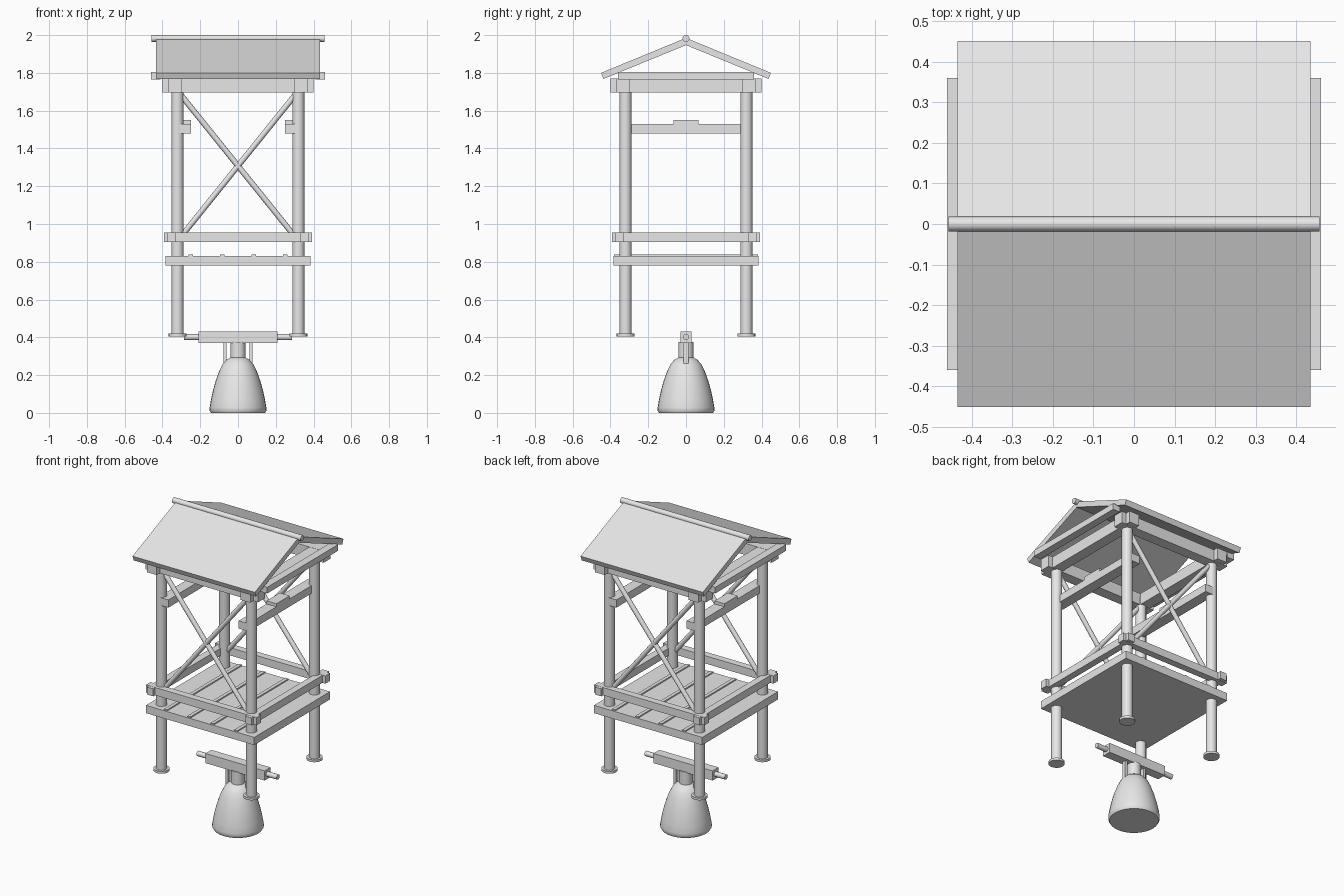
import bpy, bmesh, math
from mathutils import Vector

if "Cube" in bpy.data.objects:
    bpy.data.objects.remove(bpy.data.objects["Cube"])

grey = bpy.data.materials.new("pale grey")
grey.diffuse_color = (0.8, 0.8, 0.8, 1)
grey.use_nodes = True
grey.node_tree.nodes["Principled BSDF"].inputs["Base Color"].default_value = grey.diffuse_color


def finish(name, smooth=False):
    ob = bpy.context.object
    ob.name = name
    ob.data.materials.clear()
    ob.data.materials.append(grey)
    if smooth:
        bpy.ops.object.shade_smooth_by_angle(angle=math.radians(35))
    return ob


def box(name, x, y, z):
    """Box from (min, max) ranges on each axis."""
    c = [(a + b) / 2 for a, b in (x, y, z)]
    bpy.ops.mesh.primitive_cube_add(size=1, location=c)
    bpy.context.object.scale = [b - a for a, b in (x, y, z)]
    bpy.ops.object.transform_apply(location=False, rotation=False, scale=True)
    return finish(name)


def rod(name, a, b, r, sides=20):
    """Cylinder between two points."""
    a, b = Vector(a), Vector(b)
    rot = (b - a).to_track_quat('Z', 'Y').to_euler()
    bpy.ops.mesh.primitive_cylinder_add(vertices=sides, radius=r, depth=(b - a).length,
                                        location=(a + b) / 2, rotation=rot)
    return finish(name, True)


def mesh_object(name, bm, smooth=False):
    bmesh.ops.recalc_face_normals(bm, faces=bm.faces)
    me = bpy.data.meshes.new(name)
    bm.to_mesh(me)
    bm.free()
    ob = bpy.data.objects.new(name, me)
    bpy.context.collection.objects.link(ob)
    bpy.ops.object.select_all(action='DESELECT')
    bpy.context.view_layer.objects.active = ob
    ob.select_set(True)
    return finish(name, smooth)


def span(c, w):
    return (c - w / 2, c + w / 2)


# Corner posts with round feet
for sx in (-1, 1):
    for sy in (-1, 1):
        x, y = 0.32 * sx, 0.32 * sy
        rod("post", (x, y, 0.41), (x, y, 1.75), 0.032)
        rod("post_foot", (x, y, 0.405), (x, y, 0.42), 0.047)

# Platform with raised battens
box("platform", (-0.385, 0.385), (-0.385, 0.385), (0.78, 0.83))
for x in (-0.25, -0.083, 0.083, 0.25):
    box("platform_batten", span(x, 0.022), (-0.38, 0.38), (0.825, 0.838))

for s in (-1, 1):
    # Railing beams, crossing at the corners
    box("rail_long", (-0.393, 0.393), span(0.35 * s, 0.045), (0.905, 0.955))
    box("rail_side", span(0.35 * s, 0.045), (-0.393, 0.393), (0.906, 0.954))
    # Top frame beams, crossing at the corners
    box("top_beam_long", (-0.40, 0.40), span(0.333 * s, 0.07), (1.695, 1.77))
    box("top_beam_side", span(0.333 * s, 0.07), (-0.40, 0.40), (1.696, 1.769))
    # Gable tie beams
    box("gable_tie", span(0.435 * s, 0.05), (-0.36, 0.36), (1.765, 1.805))
    # Bell bearer beams with a raised bearing block
    box("bearer", span(0.285 * s, 0.07), (-0.35, 0.35), (1.48, 1.53))
    box("bearing_block", span(0.285 * s, 0.07), (-0.067, 0.067), (1.525, 1.55))
    # Crossed braces front and back
    for d in (-1, 1):
        rod("cross_brace", (-0.32 * d, 0.32 * s, 1.705), (0.30 * d, 0.32 * s, 0.935), 0.015, 12)

# Gable roof: chevron section extruded along x
section = [(0, 1.985), (0.45, 1.80), (0.437, 1.768), (0, 1.947), (-0.437, 1.768), (-0.45, 1.80)]
bm = bmesh.new()
ends = [[bm.verts.new((x, y, z)) for y, z in section] for x in (-0.435, 0.435)]
for i in range(6):
    j = (i + 1) % 6
    bm.faces.new((ends[0][i], ends[0][j], ends[1][j], ends[1][i]))
for e in ends:
    bm.faces.new([e[k] for k in (0, 1, 2, 3)])
    bm.faces.new([e[k] for k in (0, 3, 4, 5)])
mesh_object("roof", bm)
rod("ridge_pole", (-0.457, 0, 1.982), (0.457, 0, 1.982), 0.018)

# Bell: lathed profile, closed underneath
profile = [(0.143, 0.0), (0.15, 0.012), (0.15, 0.028), (0.143, 0.07), (0.132, 0.12),
           (0.118, 0.17), (0.10, 0.22), (0.082, 0.257), (0.062, 0.28), (0.04, 0.293)]
bm = bmesh.new()
n = 32
rings = [[bm.verts.new((r * math.cos(2 * math.pi * k / n), r * math.sin(2 * math.pi * k / n), z))
          for k in range(n)] for r, z in profile]
for a, b in zip(rings, rings[1:]):
    for k in range(n):
        m = (k + 1) % n
        bm.faces.new((a[k], a[m], b[m], b[k]))
bm.faces.new(rings[0])
bm.faces.new(rings[-1])
mesh_object("bell", bm, True)

# Bell crown, straps, headstock and axle
rod("bell_crown", (0, 0, 0.285), (0, 0, 0.375), 0.04)
for s in (-1, 1):
    box("bell_strap", span(0.07 * s, 0.016), (-0.013, 0.013), (0.24, 0.375))
box("headstock", (-0.21, 0.21), (-0.03, 0.03), (0.37, 0.432))
rod("axle", (-0.285, 0, 0.401), (0.285, 0, 0.401), 0.016)
